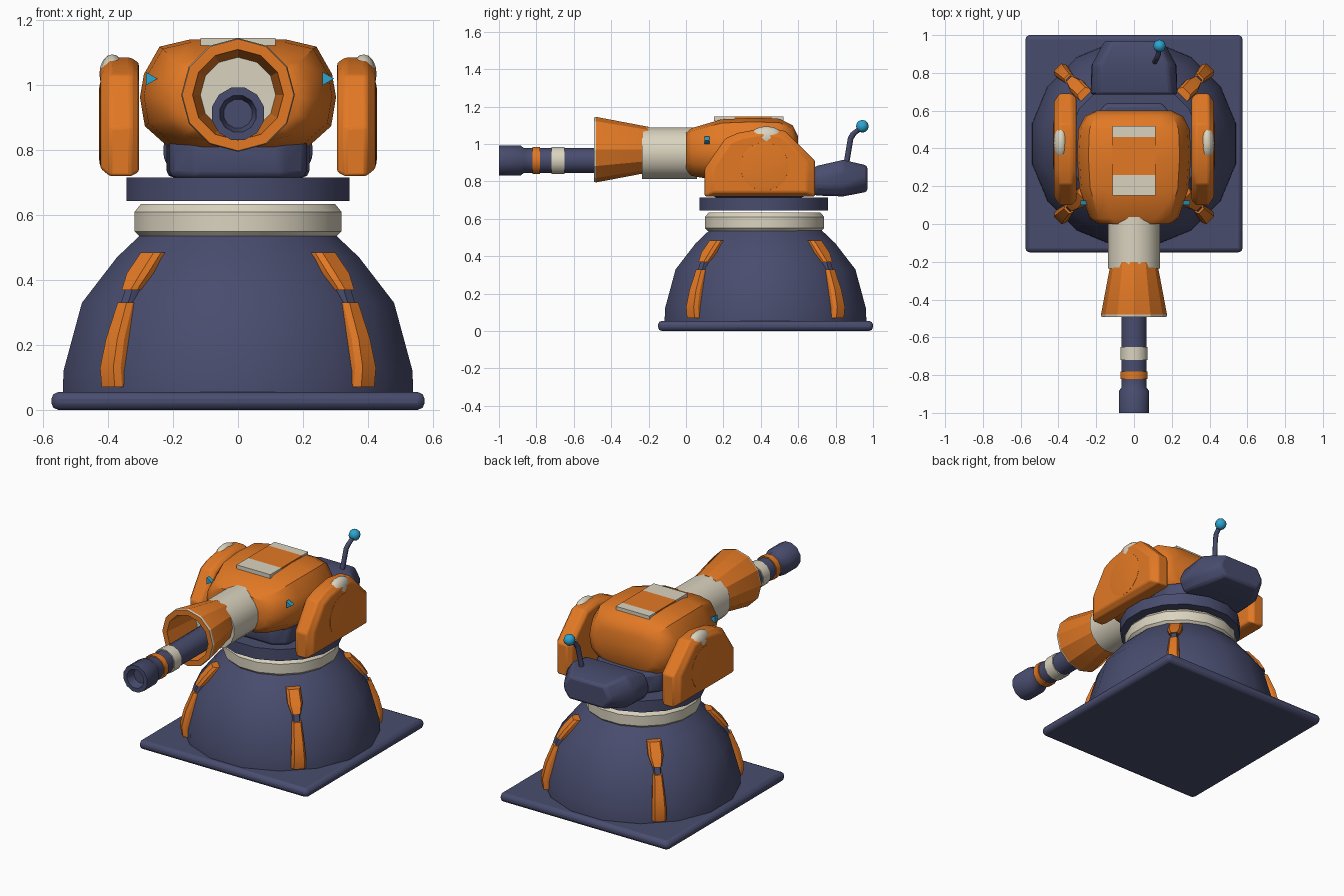
import bpy, bmesh, math
from mathutils import Vector

if "Cube" in bpy.data.objects:
    bpy.data.objects.remove(bpy.data.objects["Cube"], do_unlink=True)


def material(name, rgb):
    m = bpy.data.materials.new(name)
    m.use_nodes = True
    col = (*rgb, 1)
    m.diffuse_color = col
    m.node_tree.nodes["Principled BSDF"].inputs["Base Color"].default_value = col
    return m


NAVY, ORANGE, CREAM, BLUE = range(4)
MATS = [material("navy", (.066, .073, .155)), material("orange", (.76, .19, .018)),
        material("cream", (.70, .65, .52)), material("light_blue", (.025, .38, .64))]


def finish(name, bm, angle=40, bevel=0):
    """Turn a bmesh into an object with the shared palette and smooth shading."""
    bmesh.ops.recalc_face_normals(bm, faces=bm.faces)
    me = bpy.data.meshes.new(name)
    bm.to_mesh(me)
    bm.free()
    for m in MATS:
        me.materials.append(m)
    ob = bpy.data.objects.new(name, me)
    bpy.context.collection.objects.link(ob)
    if bevel:
        mod = ob.modifiers.new("bevel", "BEVEL")
        mod.width, mod.segments, mod.limit_method = bevel, 2, "ANGLE"
    bpy.ops.object.select_all(action="DESELECT")
    ob.select_set(True)
    bpy.context.view_layer.objects.active = ob
    bpy.ops.object.shade_smooth_by_angle(angle=math.radians(angle))
    return ob


def loft(name, rings, mats, angle=40, bevel=0):
    """Skin equal-sized rings of points; mats is one colour or one per span."""
    bm = bmesh.new()
    if isinstance(mats, int):
        mats = [mats] * (len(rings) - 1)
    rows = [[bm.verts.new(p) for p in ring] for ring in rings]
    n = len(rows[0])
    for a, b, m in zip(rows, rows[1:], mats):
        for i in range(n):
            j = (i + 1) % n
            bm.faces.new((a[i], a[j], b[j], b[i])).material_index = m
    bm.faces.new(rows[0]).material_index = mats[0]
    bm.faces.new(rows[-1]).material_index = mats[-1]
    return finish(name, bm, angle, bevel)


def lathe(name, profile, mats, centre, axis="z", sides=16, turn=0.5, angle=40):
    """Revolve (radius, height) points around an axis through a 2D centre."""
    rings = []
    for r, h in profile:
        ring = []
        for i in range(sides):
            t = 2 * math.pi * (i + turn) / sides
            u, v = centre[0] + r * math.cos(t), centre[1] + r * math.sin(t)
            ring.append({"x": (h, u, v), "y": (u, h, v), "z": (u, v, h)}[axis])
        rings.append(ring)
    return loft(name, rings, mats, angle)


def rect(y, w, z0, z1):
    return [(-w, y, z0), (w, y, z0), (w, y, z1), (-w, y, z1)]


def ball(name, centre, radii, mat, sides=12):
    bm = bmesh.new()
    bmesh.ops.create_uvsphere(bm, u_segments=sides, v_segments=sides // 2 + 2, radius=1)
    for v in bm.verts:
        v.co = Vector(c + a * r for c, a, r in zip(centre, v.co, radii))
    for f in bm.faces:
        f.material_index = mat
    return finish(name, bm, 60)


# Base plate, dome and rotating rings
loft("base_plate", [rect(-.15, .575, 0, .055), rect(1, .575, 0, .055)], NAVY, bevel=.022)
lathe("dome", [(.55, .05), (.548, .12), (.49, .33), (.38, .47), (.305, .54)],
      NAVY, (0, .425))
lathe("cream_ring", [(.31, .535), (.325, .55), (.325, .61), (.305, .634)],
      CREAM, (0, .42), angle=25)
lathe("turret_collar", [(.35, .644), (.35, .715)], NAVY, (0, .415))

# Four braces hugging the dome diagonals: (radius, height, width)
LOWER = [(.565, .07, .082), (.572, .13, .082), (.55, .22, .07), (.505, .33, .055)]
LINK = [(.498, .32, .045), (.472, .38, .045)]
UPPER = [(.487, .37, .055), (.455, .42, .085), (.395, .485, .08)]
for k, place in enumerate(("back_left", "back_right", "front_right", "front_left")):
    a = math.radians(45 + 90 * k)
    out, side = Vector((math.cos(a), math.sin(a), 0)), Vector((-math.sin(a), math.cos(a), 0))
    for part, path, mat in (("lower", LOWER, ORANGE), ("link", LINK, NAVY), ("upper", UPPER, ORANGE)):
        rings = []
        for r, z, w in path:
            c = Vector((0, .425, z)) + out * r
            s = side * w / 2
            rings.append([c - s * .7, c + s * .7, c + s - out * .02,
                          c + s - out * .08, c - s - out * .08, c - s - out * .02])
        loft(f"{place}_brace_{part}", rings, mat, 25)

# Neck under the head
loft("neck", [rect(.14, .13, .715, .84), rect(.2, .21, .715, .84), rect(.55, .22, .715, .84),
              rect(.64, .15, .715, .84)], NAVY, bevel=.02)

# Rounded head, lofted front to back
HALF = [(.5, 1), (.8, .94), (.96, .7), (1, .5), (.95, .25), (.7, .06), (.4, 0)]
OUTLINE = HALF + [(-u, v) for u, v in reversed(HALF)]
HEAD = [(.0, .19, .86, 1.06), (.03, .235, .83, 1.085), (.19, .29, .80, 1.132),
        (.36, .302, .785, 1.14), (.5, .295, .785, 1.135), (.57, .26, .80, 1.10), (.6, .2, .84, 1.04)]
loft("head", [[(u * w, y, z0 + v * (z1 - z0)) for u, v in OUTLINE]
              for y, w, z0, z1 in HEAD], ORANGE)
loft("top_panel", [rect(y, .115, 1.122, 1.146) for y in (.15, .26, .46, .52)],
     [CREAM, ORANGE, CREAM], 20)

# Gun: sleeve, flared shroud and inner barrel
lathe("gun_sleeve", [(.14, -.235), (.14, .06)], CREAM, (0, .95), "y")
lathe("gun_shroud", [(.122, -.2), (.175, -.48), (.172, -.492), (.14, -.492), (.116, -.25), (.01, -.249)],
      [ORANGE, CREAM, ORANGE, ORANGE, CREAM], (0, .97), "y", 12, 0, 25)
BARREL = [(.045, -.95), (.058, -1), (.083, -1), (.083, -.885), (.068, -.865)]
for y0, y1 in ((-.82, -.78), (-.72, -.65)):
    BARREL += [(.068, y0), (.075, y0), (.075, y1), (.068, y1)]
BARREL.append((.068, -.22))
lathe("gun_barrel", BARREL, [NAVY] * 5 + [ORANGE] * 3 + [NAVY] + [CREAM] * 3 + [NAVY],
      (0, .912), "y", 12)

# Side pods with round covers, cream caps and small lamps
POD = [(.10, .72), (.10, .87), (.21, 1.03), (.28, 1.06), (.42, 1.085),
       (.53, 1.07), (.69, .91), (.69, .72)]
for sx, side in ((1, "left"), (-1, "right")):
    rings = [[(sx * x, .4 + (y - .4) * s, .88 + (z - .88) * s) for y, z in POD]
             for x, s in ((.305, .92), (.33, 1), (.395, 1), (.424, .85))]
    loft(side + "_pod", rings, ORANGE, 30, bevel=.008)
    lathe(side + "_pod_cover", [(.135, sx * .40), (.13, sx * .425), (.11, sx * .428)],
          ORANGE, (.42, .88), "x")
    ball(side + "_pod_cap", (sx * .387, .43, 1.035), (.04, .092, .06), CREAM)
    lathe(side + "_lamp", [(.024, .1), (.024, .125)], BLUE, (sx * .272, 1.02), "y", 3, 0)

# Rear housing, chamfered in plan and in profile
REAR = [(.685, .20, .23, .725, .88), (.84, .18, .225, .72, .915), (.97, .12, .155, .745, .885)]
loft("rear_housing", [[(-b, y, z0 + .05), (-a, y, z0), (a, y, z0), (b, y, z0 + .05),
                       (b, y, z1 - .06), (a, y, z1), (-a, y, z1), (-b, y, z1 - .06)]
                      for y, a, b, z0, z1 in REAR], NAVY, 35, bevel=.015)

# Bent antenna with a blue tip
rings = []
for c in ((.108, .855, .88), (.122, .88, 1.03), (.128, .895, 1.055), (.135, .94, 1.09)):
    rings.append([(c[0] + .014 * math.cos(t * math.pi / 4),
                   c[1] + .014 * math.sin(t * math.pi / 4),
                   c[2] - .006 * math.sin(t * math.pi / 4)) for t in range(8)])
loft("antenna", rings, NAVY, 60)
ball("antenna_tip", (.135, .943, 1.095), (.034, .034, .034), BLUE, 8)
